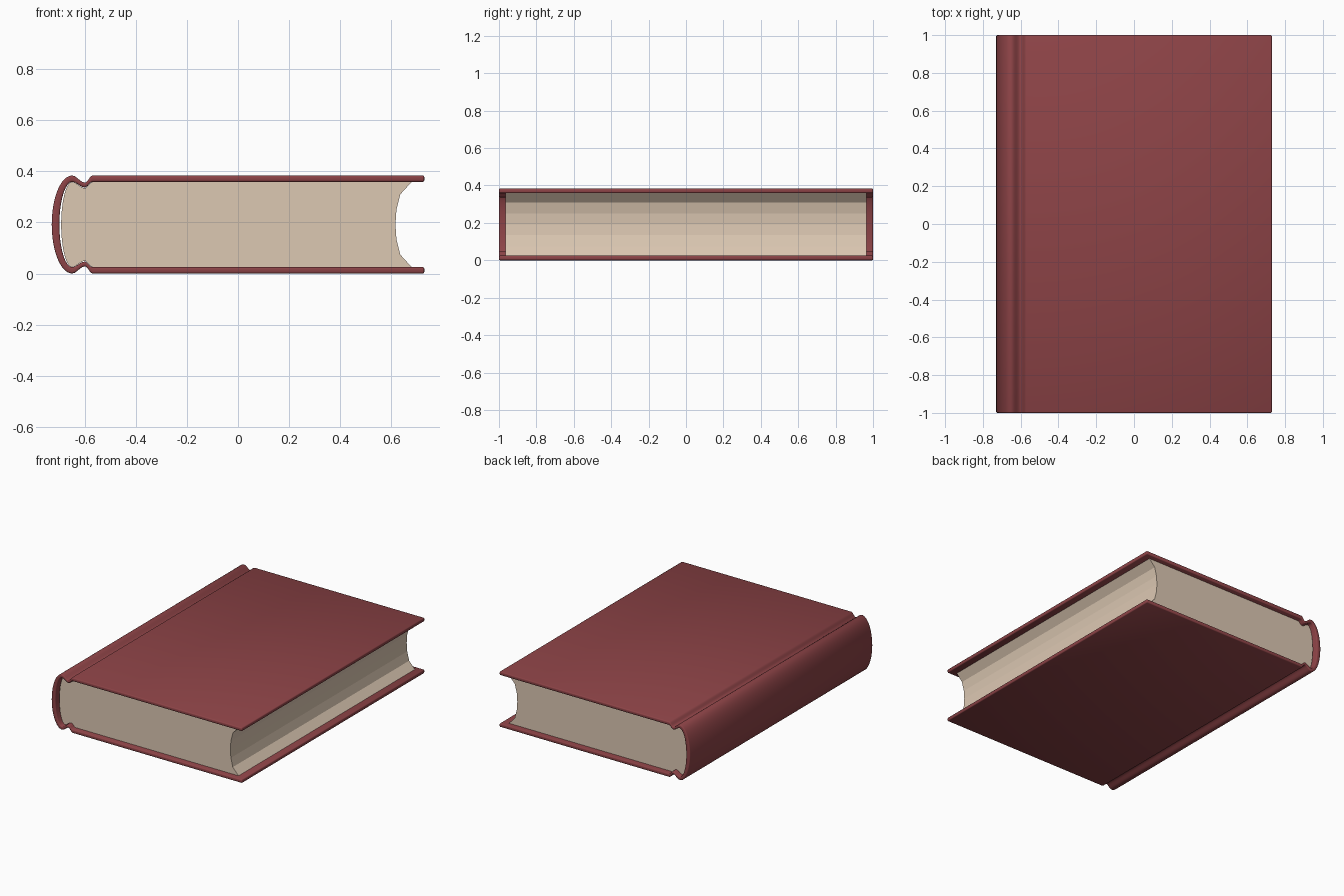
import bpy, bmesh, math

if "Cube" in bpy.data.objects:
    bpy.data.objects.remove(bpy.data.objects["Cube"])

ZC = 0.192          # mid height of the book
SX = -0.65          # centre of the rounded spine


def material(name, rgb):
    m = bpy.data.materials.new(name)
    m.diffuse_color = (*rgb, 1)
    m.use_nodes = True
    m.node_tree.nodes["Principled BSDF"].inputs["Base Color"].default_value = m.diffuse_color
    return m


def half_profile(a, b, groove, end_x):
    """Upper half, spine middle to fore edge: (x, height above ZC)."""
    pts = []
    for i in range(13):                                  # rounded spine
        t = i / 12 * math.pi / 2
        pts.append((SX - a * math.cos(t), b * math.sin(t)))
    for x0, x1, h0, h1 in ((SX, -0.60, 0, 1), (-0.60, -0.57, 1, 0)):   # hinge groove
        for i in range(1, 6):
            t = i / 5
            s = (1 - math.cos(math.pi * t)) / 2
            pts.append((x0 + (x1 - x0) * t, b - groove * (h0 + (h1 - h0) * s)))
    pts.append((end_x, b))
    return pts


def full_profile(*args):
    half = half_profile(*args)
    low = [(x, ZC - h) for x, h in reversed(half[1:])]
    return low + [(x, ZC + h) for x, h in half]


def make_object(name, bm, mat):
    bmesh.ops.recalc_face_normals(bm, faces=bm.faces)
    me = bpy.data.meshes.new(name)
    bm.to_mesh(me)
    bm.free()
    ob = bpy.data.objects.new(name, me)
    bpy.context.collection.objects.link(ob)
    me.materials.append(mat)
    bpy.ops.object.select_all(action='DESELECT')
    ob.select_set(True)
    bpy.context.view_layer.objects.active = ob
    return ob


cover_mat = material("dark red cloth", (0.265, 0.056, 0.062))
page_mat = material("cream paper", (0.72, 0.58, 0.45))

# Cover: one folded sheet (both boards, hinges and spine) with softened rims
outer = full_profile(0.08, 0.192, 0.028, 0.73)
inner = full_profile(0.05, 0.167, 0.022, 0.73)
bm = bmesh.new()
rows = [[bm.verts.new((x, y, z)) for x, z in prof]
        for prof, y in ((outer, -1), (inner, -1), (inner, 1), (outer, 1))]
for r in range(4):
    a, b = rows[r], rows[(r + 1) % 4]
    for i in range(len(a) - 1):
        bm.faces.new((a[i], a[i + 1], b[i + 1], b[i]))
for i in (0, -1):
    bm.faces.new([row[i] for row in rows])
cover = make_object("cover", bm, cover_mat)
bev = cover.modifiers.new("soft_rims", 'BEVEL')
bev.width = 0.006
bev.segments = 2
bev.limit_method = 'ANGLE'
bev.angle_limit = math.radians(60)
bpy.ops.object.modifier_apply(modifier=bev.name)
bpy.ops.object.shade_smooth_by_angle(angle=math.radians(50))

# Page block: follows the inside of the cover, with a hollow faceted fore edge
block = full_profile(0.043, 0.1665, 0.024, 0.68)
fore = [(0.636, 0.31), (0.621, 0.25), (0.617, 0.192), (0.621, 0.134), (0.636, 0.074)]
bm = bmesh.new()
cap = bm.faces.new([bm.verts.new((x, -0.965, z)) for x, z in block + fore])
ext = bmesh.ops.extrude_face_region(bm, geom=[cap], use_keep_orig=True)
new = [v for v in ext["geom"] if isinstance(v, bmesh.types.BMVert)]
bmesh.ops.translate(bm, verts=new, vec=(0, 1.93, 0))
make_object("page_block", bm, page_mat)
